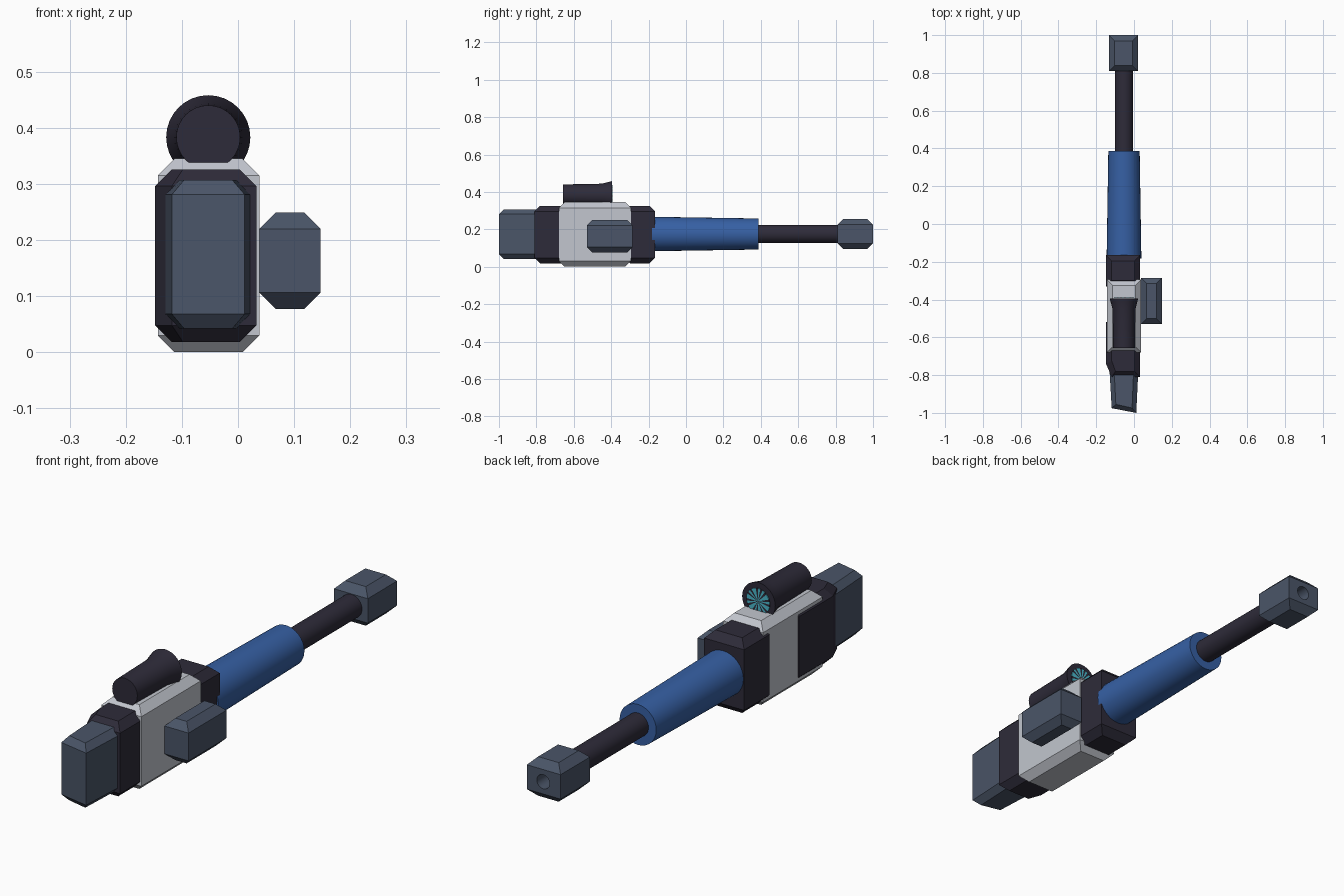
import bpy, bmesh, math
from mathutils import Vector

cube = bpy.data.objects.get("Cube")
if cube:
    bpy.data.objects.remove(cube, do_unlink=True)

AXIS_X, BORE_Z, SCOPE_Z = -0.053, 0.175, 0.383


def material(name, color):
    m = bpy.data.materials.new(name)
    m.use_nodes = True
    m.diffuse_color = (*color, 1)
    bsdf = next(n for n in m.node_tree.nodes if n.type == 'BSDF_PRINCIPLED')
    bsdf.inputs["Base Color"].default_value = (*color, 1)
    return m


GREY = material("slate grey", (0.069, 0.091, 0.138))
DARK = material("charcoal", (0.027, 0.024, 0.041))
WHITE = material("pale grey", (0.54, 0.565, 0.62))
BLUE = material("blue", (0.037, 0.117, 0.371))
TEAL = material("teal", (0.07, 0.485, 0.61))


def finish(name, bm, *mats):
    bmesh.ops.recalc_face_normals(bm, faces=bm.faces)
    mesh = bpy.data.meshes.new(name)
    bm.to_mesh(mesh)
    bm.free()
    for m in mats:
        mesh.materials.append(m)
    obj = bpy.data.objects.new(name, mesh)
    bpy.context.collection.objects.link(obj)
    return obj


def hipped_block(name, mat, footprint, z0, z1, c=0.03):
    """Upright block whose top and bottom rims are chamfered inwards by c."""
    xs, ys = zip(*footprint)
    mid = Vector(((min(xs) + max(xs)) / 2, (min(ys) + max(ys)) / 2))
    sx = 1 - 2 * c / (max(xs) - min(xs))
    sy = 1 - 2 * c / (max(ys) - min(ys))
    bm = bmesh.new()
    rings = []
    for z, inset in ((z0, True), (z0 + c, False), (z1 - c, False), (z1, True)):
        kx, ky = (sx, sy) if inset else (1, 1)
        rings.append([bm.verts.new((mid.x + (x - mid.x) * kx,
                                    mid.y + (y - mid.y) * ky, z))
                      for x, y in footprint])
    n = len(footprint)
    for a, b in zip(rings, rings[1:]):
        for i in range(n):
            j = (i + 1) % n
            bm.faces.new((a[i], a[j], b[j], b[i]))
    bm.faces.new(rings[0])
    bm.faces.new(rings[-1])
    return finish(name, bm, mat)


def rect(x0, x1, y0, y1):
    return [(x0, y0), (x1, y0), (x1, y1), (x0, y1)]


def tube(name, mat, profile, z, sides=32):
    """Capped round solid along y from (y, radius) pairs."""
    bm = bmesh.new()
    rings = []
    for y, r in profile:
        angles = [math.tau * i / sides for i in range(sides)]
        rings.append([bm.verts.new((AXIS_X + r * math.cos(a), y, z + r * math.sin(a)))
                      for a in angles])
    for a, b in zip(rings, rings[1:]):
        for i in range(sides):
            j = (i + 1) % sides
            bm.faces.new((a[i], a[j], b[j], b[i]))
    bm.faces.new(rings[0])
    bm.faces.new(rings[-1])
    obj = finish(name, bm, mat)
    bpy.ops.object.select_all(action='DESELECT')
    obj.select_set(True)
    bpy.context.view_layer.objects.active = obj
    bpy.ops.object.shade_smooth_by_angle(angle=math.radians(35))
    return obj


# Stock and body blocks
hipped_block("stock_pad", GREY,
             [(-0.118, -0.975), (0.012, -1.0), (0.023, -0.77), (-0.13, -0.77)],
             0.042, 0.307, 0.026)
hipped_block("rear_body", DARK,
             [(-0.118, -0.81), (0.033, -0.81), (0.033, -0.52),
              (-0.148, -0.52), (-0.148, -0.74)], 0.018, 0.326)
hipped_block("main_body", WHITE, rect(-0.143, 0.038, -0.68, -0.295), 0, 0.345)
hipped_block("front_body", DARK, rect(-0.148, 0.033, -0.33, -0.165), 0.018, 0.326)
hipped_block("side_box", GREY, rect(0.038, 0.147, -0.53, -0.285), 0.077, 0.249, 0.029)

# Handguard and barrel
tube("handguard", BLUE, [(-0.182, 0.092), (0.387, 0.083)], BORE_Z)
tube("barrel", DARK, [(0.3, 0.048), (0.83, 0.048)], BORE_Z)

# Muzzle block with a bored hole
muzzle = hipped_block("muzzle_block", GREY, rect(-0.132, 0.021, 0.81, 1.0), 0.095, 0.255)
bore = tube("bore_cutter", GREY, [(0.87, 0.029), (1.05, 0.029)], BORE_Z, 24)
bore.hide_render = True
bore.hide_viewport = True
cut = muzzle.modifiers.new("bore", 'BOOLEAN')
cut.operation = 'DIFFERENCE'
cut.object = bore
cut.solver = 'EXACT'

# Scope with flared front
tube("scope", DARK, [(-0.657, 0.057), (-0.45, 0.061), (-0.395, 0.075)], SCOPE_Z)

# Lens plate with broken radial teal wedges
bm = bmesh.new()
bmesh.ops.create_circle(bm, cap_ends=True, cap_tris=True, segments=32, radius=0.053)
for v in bm.verts:
    v.co = (AXIS_X + v.co.x, -0.393, SCOPE_Z + v.co.y)
for i, f in enumerate(bm.faces):
    f.material_index = 1 if i % 5 in (1, 3) else 0
    f.normal_update()
bmesh.ops.solidify(bm, geom=bm.faces[:], thickness=0.003)
finish("scope_lens", bm, TEAL, DARK)
